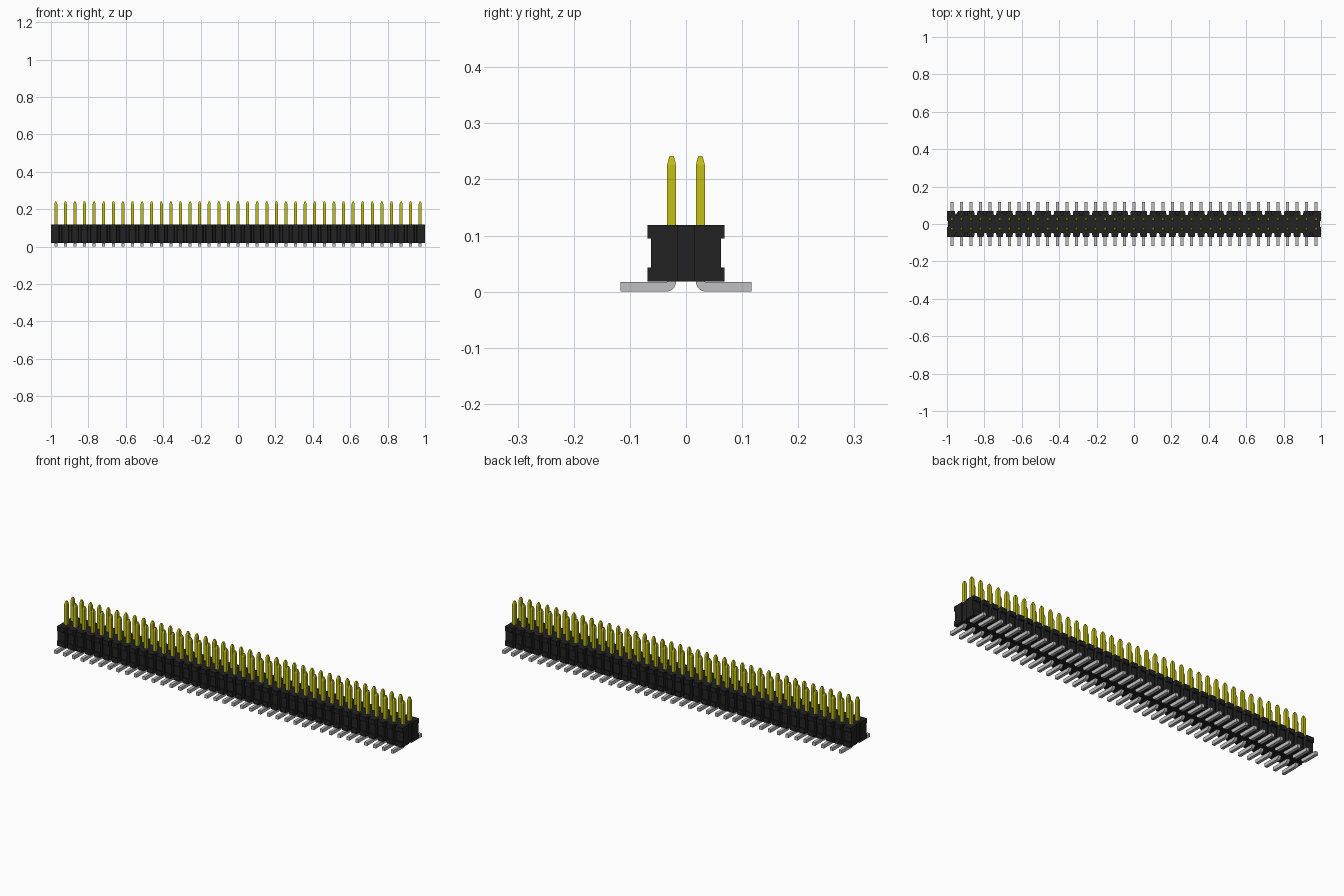
import bpy, bmesh

if "Cube" in bpy.data.objects:
    bpy.data.objects.remove(bpy.data.objects["Cube"])

N = 39                # columns
P = 2.0 / N           # pitch
ROW = P / 2           # row offset from the centre line
R = 0.008             # half thickness of a pin


def material(name, rgb):
    m = bpy.data.materials.new(name)
    m.diffuse_color = (*rgb, 1)
    m.use_nodes = True
    m.node_tree.nodes["Principled BSDF"].inputs["Base Color"].default_value = m.diffuse_color
    return m


black = material("black plastic", (0.016, 0.016, 0.016))
gold = material("yellow gold", (0.55, 0.52, 0.008))
tin = material("tin grey", (0.53, 0.53, 0.54))


def finish(bm, name, mat):
    bmesh.ops.recalc_face_normals(bm, faces=bm.faces[:])
    me = bpy.data.meshes.new(name)
    bm.to_mesh(me)
    bm.free()
    me.materials.append(mat)
    ob = bpy.data.objects.new(name, me)
    bpy.context.collection.objects.link(ob)
    return ob


def loft(bm, rings):
    """Joins equal closed rings of points into a capped solid."""
    vs = [[bm.verts.new(p) for p in r] for r in rings]
    n = len(vs[0])
    for a, b in zip(vs, vs[1:]):
        for i in range(n):
            j = (i + 1) % n
            bm.faces.new((a[i], a[j], b[j], b[i]))
    bm.faces.new(vs[0][::-1])
    bm.faces.new(vs[-1])


def outline(y_out):
    """Plan of the housing: a notch at each seam and a shallow slot in each end."""
    side = [(-1, y_out)]
    for i in range(1, N):
        x = -1 + i * P
        side += [(x - 0.009, y_out), (x - 0.006, 0.048),
                 (x + 0.006, 0.048), (x + 0.009, y_out)]
    side.append((1, y_out))
    slot = [(1, 0.015), (0.995, 0.015), (0.995, -0.015), (1, -0.015)]
    half = side + slot
    return half + [(-x, -y) for x, y in half]


# Housing, with a waist between the upper and lower rims
levels = [(0.018, 0.069), (0.043, 0.069), (0.043, 0.062),
          (0.095, 0.062), (0.095, 0.069), (0.119, 0.069)]
bm = bmesh.new()
loft(bm, [[(x, y, z) for x, y in outline(w)] for z, w in levels])
bmesh.ops.triangulate(bm, faces=[f for f in bm.faces if len(f.verts) > 4])
finish(bm, "housing", black)


def square(x, y, z, r):
    return [(x + a * r, y + b * r, z) for a, b in ((-1, -1), (1, -1), (1, 1), (-1, 1))]


# Side profile of a foot (y, z), with a rounded bend under the pin
foot = [(0.0176, 0.018), (0.0185, 0.012), (0.021, 0.007), (0.025, 0.003),
        (0.030, 0.0008), (0.036, 0), (0.117, 0), (0.117, 0.0175), (0.034, 0.0175),
        (0.034, 0.018)]

for label, s in (("front", -1), ("back", 1)):
    pins, feet = bmesh.new(), bmesh.new()
    for i in range(N):
        x = -1 + (i + 0.5) * P
        # Contact pin with a tapered tip
        loft(pins, [square(x, s * ROW, z, r) for z, r in
                    ((0.10, R), (0.226, R), (0.238, 0.0048), (0.242, 0.0032))])
        # Solder foot
        loft(feet, [[(x + dx, s * y, z) for y, z in foot] for dx in (-R, R)])
    finish(pins, label + "_pins", gold)
    finish(feet, label + "_solder_feet", tin)
